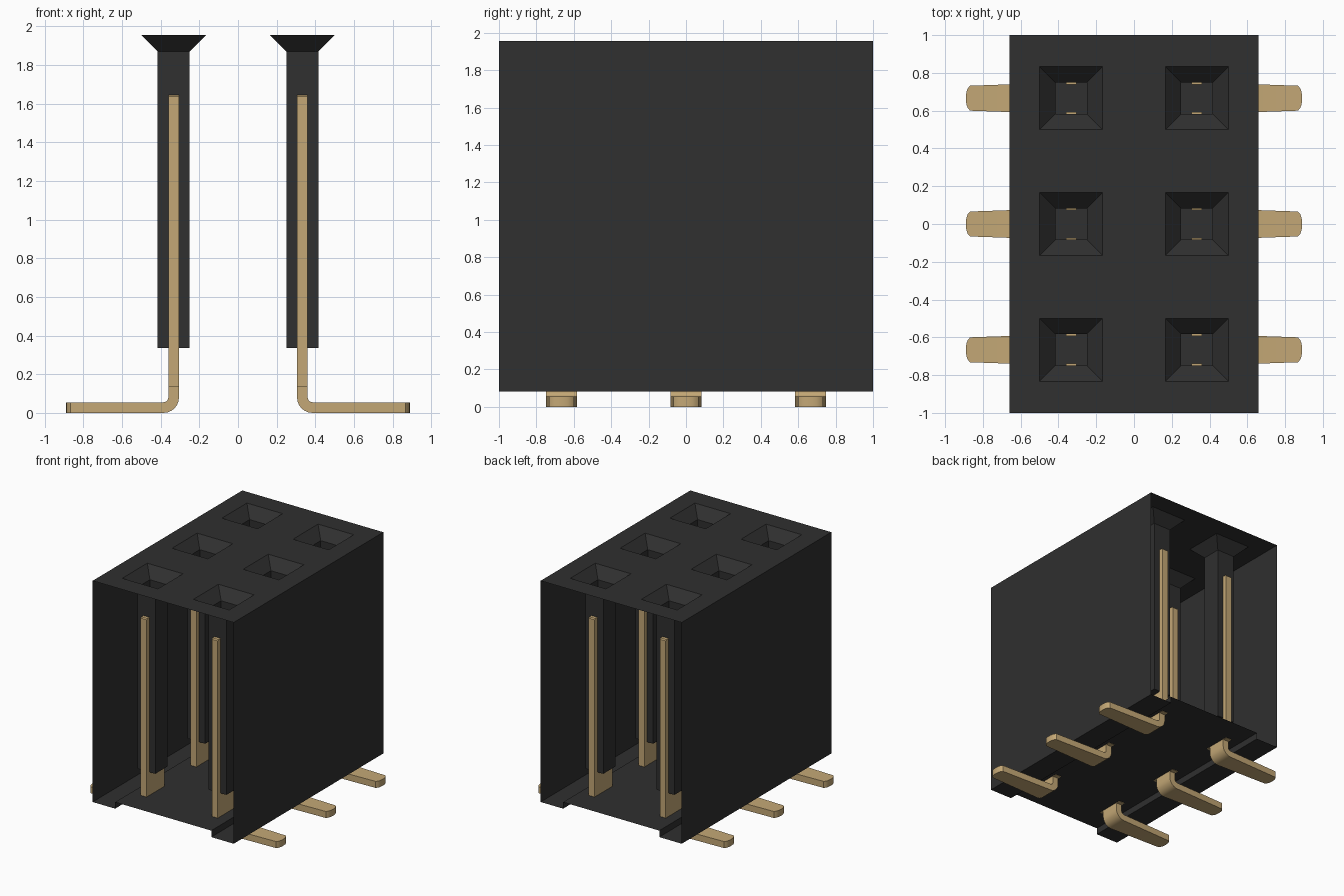
import bpy, bmesh, math

cube = bpy.data.objects.get("Cube")
if cube:
    bpy.data.objects.remove(cube, do_unlink=True)


def material(name, rgb):
    m = bpy.data.materials.new(name)
    m.use_nodes = True
    m.diffuse_color = (*rgb, 1)
    bsdf = next(n for n in m.node_tree.nodes if n.type == 'BSDF_PRINCIPLED')
    bsdf.inputs["Base Color"].default_value = (*rgb, 1)
    return m


BLACK = material("black plastic", (0.029, 0.029, 0.029))
GOLD = material("gold plating", (0.55, 0.39, 0.18))


def finish(name, bm, mat, merge=True):
    if merge:
        bmesh.ops.remove_doubles(bm, verts=bm.verts, dist=1e-5)
    bmesh.ops.recalc_face_normals(bm, faces=bm.faces)
    me = bpy.data.meshes.new(name)
    bm.to_mesh(me)
    bm.free()
    me.materials.append(mat)
    ob = bpy.data.objects.new(name, me)
    bpy.context.collection.objects.link(ob)
    return ob


def quad(bm, pts):
    return bm.faces.new([bm.verts.new(p) for p in pts])


W, TOP, BASE, FLOOR, STEP = 0.66, 1.955, 0.083, 0.138, 0.45
PITCH, HOLE, CHUTE = 0.333, 0.167, 0.083
COLS = (-PITCH, PITCH)
ROWS = (-2 * PITCH, 0, 2 * PITCH)

# Housing sleeve: thin sides and stepped floor, open at both ends
bm = bmesh.new()
section = [(-W, TOP), (-W, BASE), (-STEP, BASE), (-STEP, FLOOR),
           (STEP, FLOOR), (STEP, BASE), (W, BASE), (W, TOP)]
for (x0, z0), (x1, z1) in zip(section, section[1:]):
    quad(bm, [(x0, -1, z0), (x1, -1, z1), (x1, 1, z1), (x0, 1, z0)])

# Roof grid, leaving the socket openings free
xs = [-W] + [c + s * HOLE for c in COLS for s in (-1, 1)] + [W]
ys = [-1] + [r + s * HOLE for r in ROWS for s in (-1, 1)] + [1]
for i in range(len(xs) - 1):
    for j in range(len(ys) - 1):
        if i % 2 and j % 2:
            continue
        quad(bm, [(xs[i], ys[j], TOP), (xs[i + 1], ys[j], TOP),
                  (xs[i + 1], ys[j + 1], TOP), (xs[i], ys[j + 1], TOP)])
finish("housing", bm, BLACK)


def ring(cx, cy, h, z):
    return [(cx + a * h, cy + b * h, z) for a, b in ((-1, -1), (1, -1), (1, 1), (-1, 1))]


def socket(cx, cy):
    """Funnel mouth leading into a square chute with a closed bottom."""
    bm = bmesh.new()
    rings = [ring(cx, cy, HOLE, TOP), ring(cx, cy, CHUTE, 1.87), ring(cx, cy, CHUTE, 0.335)]
    for a, b in zip(rings, rings[1:]):
        for k in range(4):
            n = (k + 1) % 4
            quad(bm, [a[k], a[n], b[n], b[k]])
    quad(bm, rings[-1])
    finish("socket", bm, BLACK)


def contact_fork(cx, cy):
    """Two upright tines joined by a solid base."""
    bm = bmesh.new()
    half = [(0.12, FLOOR - 0.003), (0.12, 1.637), (0.112, 1.645), (0.073, 1.645), (0.073, 0.33)]
    outline = half + [(-y, z) for y, z in reversed(half)]
    face = quad(bm, [(cx - 0.0275, cy + y, z) for y, z in outline])
    out = bmesh.ops.extrude_face_region(bm, geom=[face])
    bmesh.ops.translate(bm, vec=(0.055, 0, 0),
                        verts=[v for v in out["geom"] if isinstance(v, bmesh.types.BMVert)])
    finish("contact_fork", bm, GOLD)


def contact_foot(cx, cy):
    """Bent leg: short drop, rounded bend, tapering flat foot."""
    side = math.copysign(1, cx)
    x0, t, r = abs(cx) - 0.0275, 0.055, 0.08
    # each station: outer point, inner point, half width
    stations = [((x0, FLOOR), (x0 + t, FLOOR), 0.083)]
    for k in range(7):
        a = math.pi + k * math.pi / 12
        ca, sa = math.cos(a), math.sin(a)
        stations.append(((x0 + r + r * ca, r + r * sa),
                         (x0 + r + (r - t) * ca, r + (r - t) * sa), 0.083))
    for x, w in ((0.868, 0.066), (0.88, 0.052), (0.887, 0.034), (0.89, 0.012)):
        stations.append(((x, 0), (x, t), w))
    bm = bmesh.new()
    loops = []
    for o, i, w in stations:
        loops.append([bm.verts.new((side * p[0], cy + y, p[1]))
                      for p, y in ((o, -w), (o, w), (i, w), (i, -w))])
    for a, b in zip(loops, loops[1:]):
        for k in range(4):
            n = (k + 1) % 4
            bm.faces.new([a[k], a[n], b[n], b[k]])
    bm.faces.new(loops[0])
    bm.faces.new(loops[-1])
    ob = finish("contact_foot", bm, GOLD)
    # smooth bend, crisp edges
    bpy.ops.object.select_all(action='DESELECT')
    ob.select_set(True)
    bpy.context.view_layer.objects.active = ob
    bpy.ops.object.shade_smooth_by_angle(angle=math.radians(25))


for cx in COLS:
    for cy in ROWS:
        socket(cx, cy)
        contact_fork(cx, cy)
        contact_foot(cx, cy)
